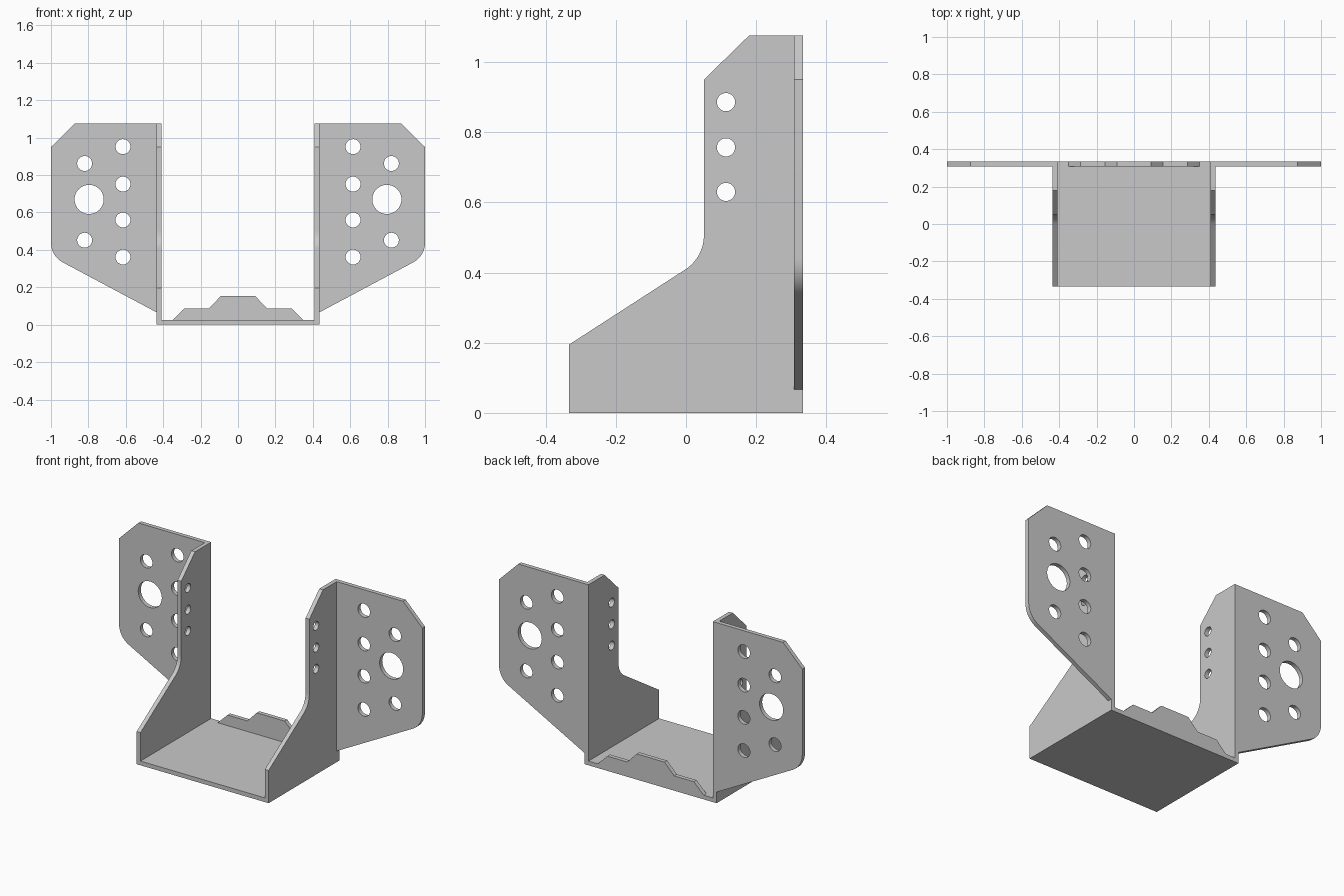
import bpy, bmesh, math
from mathutils import Matrix, Vector

if "Cube" in bpy.data.objects:
    bpy.data.objects.remove(bpy.data.objects["Cube"], do_unlink=True)

T = 0.025        # sheet thickness
BACK = 0.333     # half depth
HALF = 0.435     # outer half width of the channel
TOP = 1.076      # overall height

steel = bpy.data.materials.new("galvanised_grey")
steel.use_nodes = True
GREY = (0.584, 0.584, 0.584, 1)
steel.diffuse_color = GREY
steel.node_tree.nodes["Principled BSDF"].inputs["Base Color"].default_value = GREY

# Drawing planes: sheet facing the front, the side, or up
FRONT = Matrix(((1, 0, 0), (0, 0, -1), (0, 1, 0))).to_4x4()
SIDE = Matrix(((0, 0, 1), (1, 0, 0), (0, 1, 0))).to_4x4()
FLAT = Matrix.Identity(4)


def circle(x, y, r, n=32):
    return [(x + r * math.cos(math.tau * i / n), y + r * math.sin(math.tau * i / n))
            for i in range(n)]


def fillet(before, corner, after, r, n=10):
    """Arc points that round a corner with radius r."""
    c = Vector(corner)
    a, b = (Vector(before) - c).normalized(), (Vector(after) - c).normalized()
    half = a.angle(b) / 2
    inward = (a + b).normalized()
    centre = c + inward * (r / math.sin(half))
    across = (b - a).normalized()
    sweep = math.pi / 2 - half
    angles = [sweep * (2 * i / n - 1) for i in range(n + 1)]
    return [tuple(centre + r * (across * math.sin(t) - inward * math.cos(t)))
            for t in angles]


def plate(name, outline, holes, plane, offset, mirror=False):
    """Sheet metal part from an outline and holes, centred on its offset."""
    curve = bpy.data.curves.new(name, 'CURVE')
    curve.dimensions = '2D'
    curve.fill_mode = 'BOTH'
    curve.extrude = T / 2
    for loop in [outline] + holes:
        spline = curve.splines.new('POLY')
        spline.points.add(len(loop) - 1)
        for point, (x, y) in zip(spline.points, loop):
            point.co = (x, y, 0, 1)
        spline.use_cyclic_u = True
    sketch = bpy.data.objects.new(name + "_sketch", curve)
    bpy.context.collection.objects.link(sketch)
    graph = bpy.context.evaluated_depsgraph_get()
    mesh = bpy.data.meshes.new_from_object(sketch.evaluated_get(graph))
    bpy.data.objects.remove(sketch, do_unlink=True)

    bm = bmesh.new()
    bm.from_mesh(mesh)
    bmesh.ops.remove_doubles(bm, verts=bm.verts, dist=0.0001)
    bmesh.ops.transform(bm, matrix=Matrix.Translation(offset) @ plane, verts=bm.verts)
    bmesh.ops.recalc_face_normals(bm, faces=bm.faces)
    bm.to_mesh(mesh)
    bm.free()
    mesh.materials.clear()
    mesh.materials.append(steel)

    obj = bpy.data.objects.new(name, mesh)
    bpy.context.collection.objects.link(obj)
    bpy.ops.object.select_all(action='DESELECT')
    obj.select_set(True)
    bpy.context.view_layer.objects.active = obj
    bpy.ops.object.shade_smooth_by_angle(angle=math.radians(30))
    if mirror:
        obj.modifiers.new("Mirror", 'MIRROR')


# Seat plate between the walls
w = HALF - T
plate("seat_plate", [(-w, -BACK), (w, -BACK), (w, BACK), (-w, BACK)], [],
      FLAT, (0, 0, T / 2))

# Side walls with a swept front edge and three nail holes
nose, bend, shoulder = (-BACK, 0.195), (0.051, 0.443), (0.051, 0.95)
wall = [(-BACK, 0), (BACK, 0), (BACK, TOP), (0.18, TOP), shoulder]
wall += fillet(shoulder, bend, nose, 0.115) + [nose]
plate("side_walls", wall, [circle(0.114, z, 0.026) for z in (0.63, 0.757, 0.886)],
      SIDE, (HALF - T / 2, 0, 0), mirror=True)

# Fixing flanges with nail and bolt holes
low, corner, high = (HALF, 0.066), (1, 0.367), (1, 0.95)
flange = [low] + fillet(low, corner, high, 0.12) + [high, (0.873, TOP), (HALF, TOP)]
holes = [circle(0.615, z, 0.04) for z in (0.362, 0.56, 0.752, 0.952)]
holes += [circle(0.82, z, 0.04) for z in (0.452, 0.862)]
holes.append(circle(0.796, 0.67, 0.078))
plate("fixing_flanges", flange, holes, FRONT, (0, BACK - T / 2, 0), mirror=True)

# Stepped tab standing on the rear edge of the seat
half_tab = [(0.35, T), (0.285, 0.088), (0.155, 0.088), (0.092, 0.153)]
tab = half_tab + [(-x, z) for x, z in reversed(half_tab)]
plate("rear_tab", tab, [], FRONT, (0, BACK - T / 2, 0))
